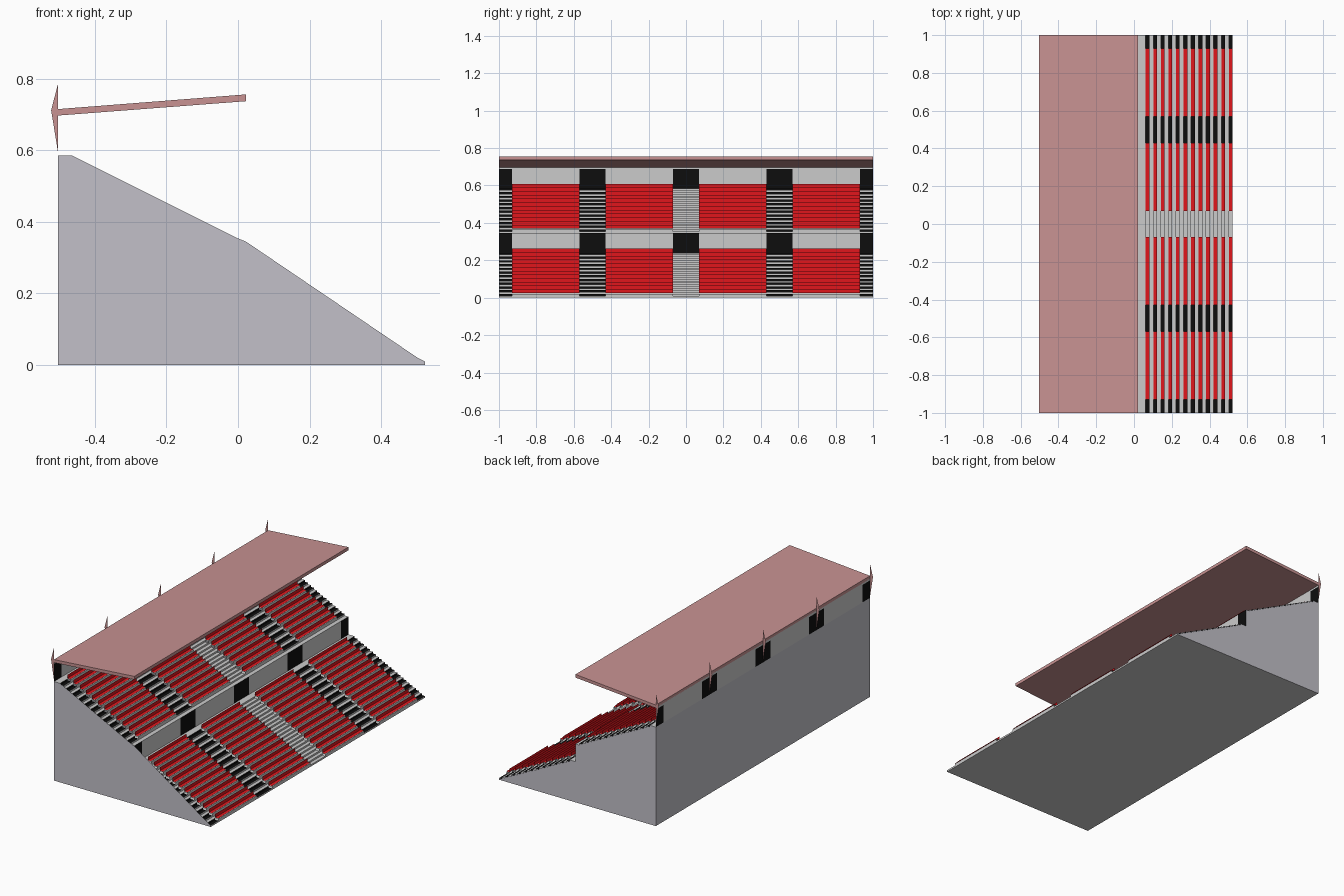
import bpy

if "Cube" in bpy.data.objects:
    bpy.data.objects.remove(bpy.data.objects["Cube"])


def material(name, rgb):
    m = bpy.data.materials.new(name)
    m.diffuse_color = (*rgb, 1)
    m.use_nodes = True
    m.node_tree.nodes["Principled BSDF"].inputs["Base Color"].default_value = m.diffuse_color
    return m


GREY = material("concrete grey", (0.62, 0.62, 0.62))
CAP = material("end wall grey", (0.54, 0.53, 0.58))
BLACK = material("black", (0.004, 0.004, 0.004))
RED = material("seat red", (0.75, 0.008, 0.012))
PINK = material("roof pink", (0.58, 0.29, 0.29))

BACK, MID, FRONT = -0.503, 0.022, 0.522       # x of the vertical walls
SHIFT, LIFT = BACK - MID, 0.345               # lower tier to upper tier
TIERS = [("lower", 0, 0), ("upper", SHIFT, LIFT)]
AISLES = [(-1, -.93), (-.57, -.43), (-.07, .07), (.43, .57), (.93, 1)]
BLOCKS = [(-.93, -.57), (-.43, -.07), (.07, .43), (.57, .93)]


def mesh_object(name, verts, faces, mats, indices=None):
    me = bpy.data.meshes.new(name)
    me.from_pydata(verts, [], faces)
    for m in mats:
        me.materials.append(m)
    if indices:
        me.polygons.foreach_set("material_index", indices)
    ob = bpy.data.objects.new(name, me)
    bpy.context.collection.objects.link(ob)
    return ob


def sheet(name, profile, y0, y1, mats, indices=None):
    """Open sheet: an x-z profile swept along y."""
    verts = [(x, y, z) for x, z in profile for y in (y0, y1)]
    faces = [(2*i, 2*i+2, 2*i+3, 2*i+1) for i in range(len(profile) - 1)]
    return mesh_object(name, verts, faces, mats, indices)


def panel(name, profile, y, mat):
    """Flat x-z polygon at one y."""
    return mesh_object(name, [(x, y, z) for x, z in profile],
                       [tuple(range(len(profile)))], [mat])


def stairs(count, run, drop, landing):
    """Lower tier step profile, from the landing down to the front."""
    pts = [(MID, .24), (MID + landing, .24)]
    for _ in range(count):
        x, z = pts[-1]
        pts += [(x, z - drop), (x + run, z - drop)]
    return pts


def place(pts, dx, dz):
    """Move a profile to its tier and close it down to the level in front."""
    out = [(x + dx, z + dz) for x, z in pts]
    out.append((out[-1][0], dz))
    if dx:
        out.append((MID, dz))
    return out


aisle_steps = stairs(23, .02, .01, .04)
floor_steps = stairs(11, .04, .02, .06)
aisle_index = [0] + [1 if k % 2 == 0 else 0 for k in range(23) for _ in (0, 1)]

# Stepped aisles, terraces and rows of seats on both tiers
for tier, dx, dz in TIERS:
    for i, (y0, y1) in enumerate(AISLES):
        prof = place(aisle_steps, dx, dz)
        idx = aisle_index + [0] * (len(prof) - 1 - len(aisle_index))
        if i == 2:
            idx = [0] * len(idx)
        sheet(f"{tier}_aisle_{i}", prof, y0, y1, [GREY, BLACK], idx)
    for i, (y0, y1) in enumerate(BLOCKS):
        sheet(f"{tier}_terrace_{i}", place(floor_steps, dx, dz), y0, y1, [GREY])
        for r in range(12):
            x, z = FRONT - .04 * r + dx, .024 + .02 * r + dz
            sheet(f"{tier}_seat_row_{i}_{r}",
                  [(x - .02, z + .02), (x - .02, z), (x, z)], y0, y1, [RED])

# Walls behind each tier, black behind the aisles
for tier, x, z0, z1 in (("middle", MID, .24, .345), ("back", BACK, .585, .70)):
    for kind, spans, mat in (("aisle", AISLES, BLACK), ("plain", BLOCKS, GREY)):
        for i, (y0, y1) in enumerate(spans):
            top = z1 - .012 if mat == BLACK and tier == "back" else z1
            sheet(f"{tier}_wall_{kind}_{i}", [(x, top), (x, z0)], y0, y1, [mat])
            if top < z1:
                sheet(f"back_wall_lintel_{i}", [(x, z1), (x, top)], y0, y1, [GREY])

# Outer shell: rear wall, underside and the two end walls
sheet("rear_wall", [(BACK, 0), (BACK, .585)], -1, 1, [CAP])
sheet("underside", [(FRONT, 0), (BACK, 0)], -1, 1, [GREY])
panel("front_end_wall", [(BACK, 0), (FRONT, 0), (FRONT, .01), (FRONT - .02, .02),
                         (MID, .345), (BACK + .5, .355),
                         (BACK + .04, .585), (BACK, .585)], -1, CAP)
outline = place(aisle_steps, SHIFT, LIFT) + place(aisle_steps, 0, 0) + [(BACK, 0)]
panel("rear_end_wall", outline, 1, CAP)

# Sloping roof slab
section = [(BACK, .697), (BACK, .715), (MID, .756), (MID, .737)]
roof = sheet("roof", section + section[:1], -1, 1, [PINK])
panel("roof_front_end", section[::-1], -1, PINK)
panel("roof_rear_end", section, 1, PINK)

# Triangular fins on the rear edge of the roof
for i in range(5):
    panel(f"roof_fin_{i}", [(BACK, .785), (BACK - .019, .712), (BACK, .595)],
          -1 + .5 * i, PINK)
